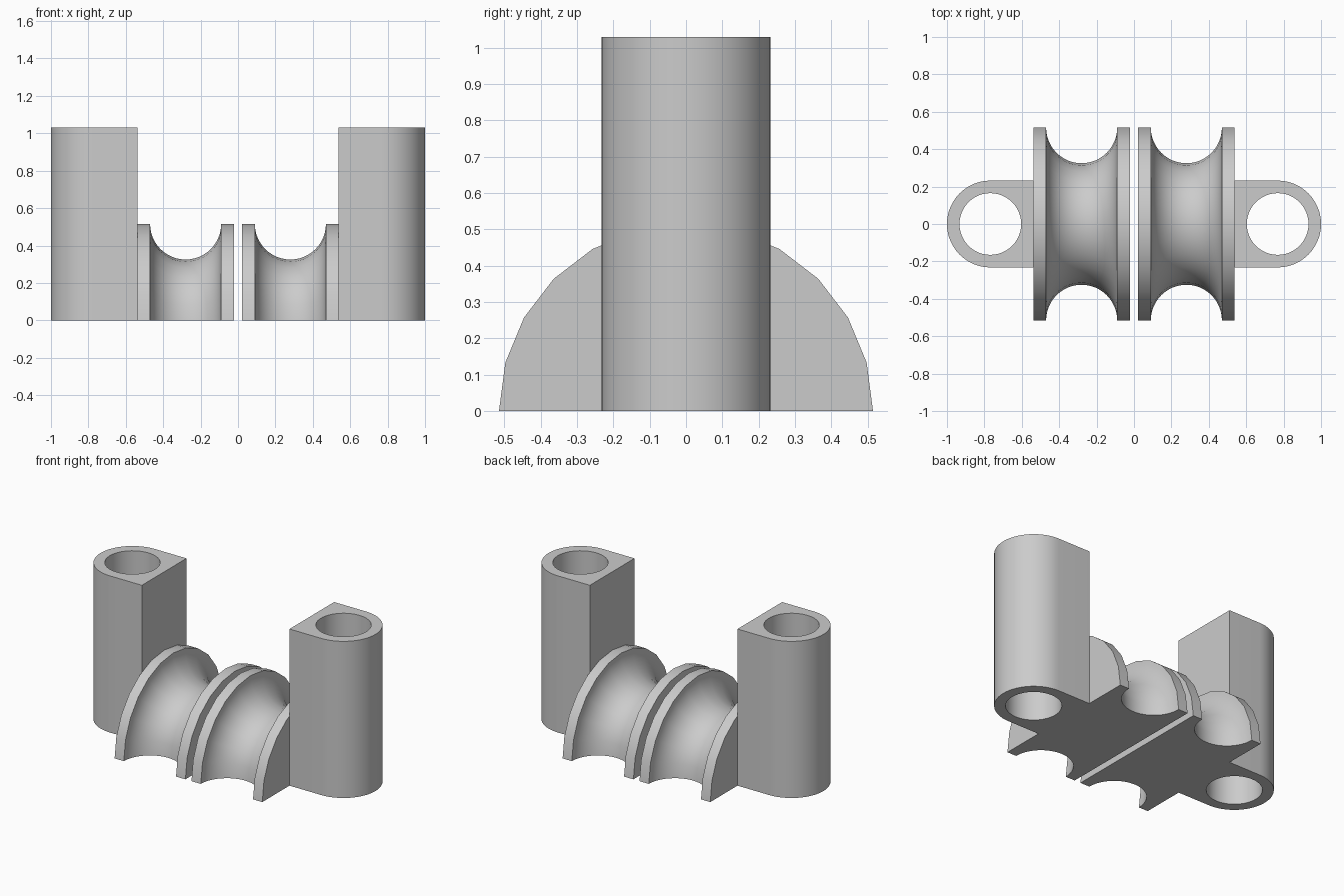
import bpy, bmesh, math
from mathutils import Vector

cube = bpy.data.objects.get("Cube")
if cube:
    bpy.data.objects.remove(cube)

RIM, GROOVE, INNER, OUTER = 0.515, 0.19, 0.022, 0.537
MID_X, HOLE_X = 0.28, 0.768
POST_R, HOLE_R, POST_H = 0.232, 0.165, 1.03

grey = bpy.data.materials.new("light_grey")
grey.use_nodes = True
colour = (0.6, 0.6, 0.6, 1)
grey.diffuse_color = colour
grey.node_tree.nodes["Principled BSDF"].inputs["Base Color"].default_value = colour


def finish(bm, name):
    bmesh.ops.recalc_face_normals(bm, faces=bm.faces)
    mesh = bpy.data.meshes.new(name)
    bm.to_mesh(mesh)
    bm.free()
    mesh.materials.append(grey)
    obj = bpy.data.objects.new(name, mesh)
    bpy.context.collection.objects.link(obj)
    bpy.ops.object.select_all(action="DESELECT")
    obj.select_set(True)
    bpy.context.view_layer.objects.active = obj
    bpy.ops.object.shade_smooth_by_angle(angle=math.radians(30))


def chain(bm, points, closed):
    verts = [bm.verts.new(p) for p in points]
    edges = [bm.edges.new(pair) for pair in zip(verts, verts[1:])]
    if closed:
        edges.append(bm.edges.new((verts[-1], verts[0])))
    return verts, edges


def arc(cx, r, start, end, steps):
    angles = [start + (end - start) * i / steps for i in range(steps + 1)]
    return [(cx + r * math.cos(a), r * math.sin(a)) for a in angles]


# Half pulley: grooved profile turned half a circle around the x axis
def half_pulley(side, name):
    bm = bmesh.new()
    groove = [(x, RIM + y) for x, y in arc(MID_X, GROOVE, -math.pi, 0, 24)]
    profile = [(INNER, 0), (INNER, RIM)] + groove + [(OUTER, RIM), (OUTER, 0)]
    verts, edges = chain(bm, [(side * x, r, 0) for x, r in profile], False)
    bmesh.ops.spin(bm, geom=verts + edges, cent=(0, 0, 0), axis=(1, 0, 0),
                   angle=math.pi, steps=12)
    bmesh.ops.remove_doubles(bm, verts=bm.verts, dist=0.0001)
    # Flat underside
    rim = [e for e in bm.edges if e.is_boundary]
    bmesh.ops.triangle_fill(bm, edges=rim, use_beauty=True, normal=(0, 0, -1))
    finish(bm, name)


# Upright post: D-shaped outline with a round hole, pulled up
def post(side, name):
    bm = bmesh.new()
    outline = [(OUTER, -POST_R)] + arc(HOLE_X, POST_R, -math.pi / 2, math.pi / 2, 32) + [(OUTER, POST_R)]
    hole = arc(HOLE_X, HOLE_R, 0, 2 * math.pi, 48)[:-1]
    edges = []
    for loop in (outline, hole):
        edges += chain(bm, [(side * x, y, 0) for x, y in loop], True)[1]
    bmesh.ops.triangle_fill(bm, edges=edges, use_beauty=True, normal=(0, 0, -1))
    base = bm.faces[:]
    top = bmesh.ops.extrude_face_region(bm, geom=base, use_keep_orig=True)["geom"]
    bmesh.ops.translate(bm, vec=Vector((0, 0, POST_H)),
                        verts=[g for g in top if isinstance(g, bmesh.types.BMVert)])
    finish(bm, name)


for side, label in ((1, "left"), (-1, "right")):
    half_pulley(side, label + "_half_pulley")
    post(side, label + "_post")
